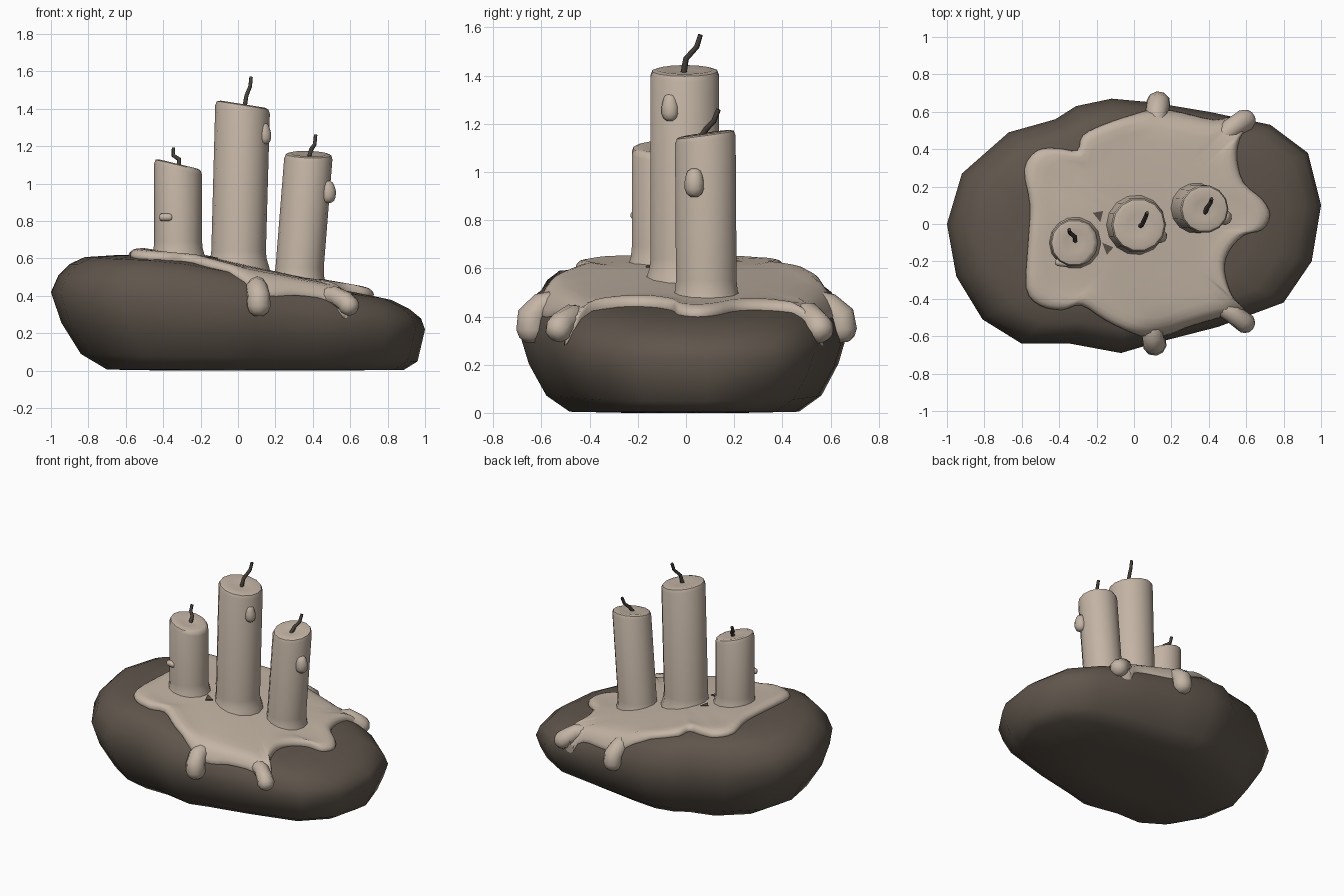
import bpy, bmesh, math
from mathutils import Vector
from mathutils.bvhtree import BVHTree
from mathutils.geometry import interpolate_bezier

if "Cube" in bpy.data.objects:
    bpy.data.objects.remove(bpy.data.objects["Cube"])


def material(name, rgb):
    m = bpy.data.materials.new(name)
    m.diffuse_color = (*rgb, 1)
    m.use_nodes = True
    m.node_tree.nodes["Principled BSDF"].inputs["Base Color"].default_value = m.diffuse_color
    return m


WAX = material("pale wax", (0.55, 0.46, 0.375))
ROCK = material("dark stone", (0.115, 0.092, 0.072))
WICK = material("burnt wick", (0.06, 0.05, 0.04))


def loft(name, rings, mat, angle=50):
    """Skin closed rings of equal length and cap both ends."""
    bm = bmesh.new()
    vs = [[bm.verts.new(p) for p in r] for r in rings]
    n = len(vs[0])
    for a, b in zip(vs, vs[1:]):
        for i in range(n):
            j = (i + 1) % n
            bm.faces.new((a[i], a[j], b[j], b[i]))
    for r in (vs[0], vs[-1]):
        c = bm.verts.new(sum((v.co for v in r), Vector()) / n)
        for i in range(n):
            bm.faces.new((r[i], r[(i + 1) % n], c))
    bmesh.ops.recalc_face_normals(bm, faces=bm.faces)
    me = bpy.data.meshes.new(name)
    bm.to_mesh(me)
    bm.free()
    me.materials.append(mat)
    ob = bpy.data.objects.new(name, me)
    bpy.context.collection.objects.link(ob)
    bpy.ops.object.select_all(action='DESELECT')
    ob.select_set(True)
    bpy.context.view_layer.objects.active = ob
    bpy.ops.object.shade_smooth_by_angle(angle=math.radians(angle))
    return ob


def tube(name, pts, radii, mat, sides=10, rounded=True):
    """Tube along points, with optional dome ends."""
    pts = [Vector(p) for p in pts]
    rad = list(radii)
    if rounded:
        a = (pts[0] - pts[1]).normalized()
        b = (pts[-1] - pts[-2]).normalized()
        r0, r1 = rad[0], rad[-1]
        pts = [pts[0] + a * r0 * 0.8, pts[0] + a * r0 * 0.5] + pts + \
              [pts[-1] + b * r1 * 0.5, pts[-1] + b * r1 * 0.8]
        rad = [r0 * 0.4, r0 * 0.8] + rad + [r1 * 0.8, r1 * 0.4]
    rings = []
    for i, p in enumerate(pts):
        d = (pts[min(i + 1, len(pts) - 1)] - pts[max(i - 1, 0)]).normalized()
        u = d.cross(Vector((1, 0.13, 0))).normalized()
        v = d.cross(u)
        rings.append([p + (u * math.cos(t) + v * math.sin(t)) * rad[i]
                      for t in (2 * math.pi * k / sides for k in range(sides))])
    return loft(name, rings, mat, 70)


# Rock: plan outline lofted through a sloping rounded profile
plan = [(1, .1), (.93, .38), (.73, .53), (.4, .6), (.1, .65), (-.12, .67), (-.31, .63),
        (-.42, .56), (-.67, .49), (-.92, .27), (-1, 0), (-.95, -.28), (-.81, -.51),
        (-.6, -.64), (-.34, -.64), (-.07, -.69), (.1, -.64), (.45, -.55), (.8, -.42),
        (.95, -.2)]


def lerp_table(x, table):
    for (x0, y0), (x1, y1) in zip(table, table[1:]):
        if x <= x1:
            return y0 + (y1 - y0) * max(0, (x - x0) / (x1 - x0))
    return table[-1][1]


ridge = [(-1, .60), (-.85, .615), (-.5, .62), (-.2, .59), (0, .545), (.2, .5), (.5, .44),
         (.8, .39), (1, .33)]
rings = []
for s, f, wide in [(.35, -1, .15), (.7, -.985, .38), (.84, -.78, .17), (.945, -.38, .04),
                   (1, 0, 0), (.96, .5, .02), (.9, .8, .02), (.82, .96, 0), (.65, 1, 0),
                   (.45, 1, 0), (.25, 1, 0), (.08, 1, 0)]:
    ring = []
    for x, y in plan:
        x, y = x * s, y * s
        x *= 1 + wide * max(0, x)  # blunt right end
        mid = .32 - .1 * x
        if f < 0:
            z = mid + f * mid
        else:
            z = mid + f * (1 - .12 * (y / .65) ** 2) * (lerp_table(x, ridge) - mid)
        ring.append((x, y, z))
    rings.append(ring)
rock = loft("rock", rings, ROCK, 80)
me = rock.data
tree = BVHTree.FromPolygons([v.co for v in me.vertices], [p.vertices for p in me.polygons])


def ground(x, y):
    hit = tree.ray_cast(Vector((x, y, 3)), Vector((0, 0, -1)))[0]
    return hit.z if hit else 0.36


# Melted wax sheet draped over the rock
edge = [(.72, .05), (.68, .13), (.58, .22), (.545, .35), (.56, .45), (.6, .53), (.52, .57),
        (.43, .55), (.25, .59), (.12, .61), (0, .58), (-.15, .53), (-.27, .47), (-.3, .39),
        (-.4, .4), (-.51, .39), (-.58, .29), (-.55, .1), (-.56, -.1), (-.57, -.34),
        (-.5, -.43), (-.38, -.455), (-.28, -.43), (-.15, -.51), (0, -.58), (.1, -.6),
        (.2, -.58), (.3, -.54), (.48, -.49), (.56, -.5), (.59, -.46), (.52, -.38),
        (.48, -.25), (.5, -.15), (.58, -.06), (.68, -.03)]
pts = [Vector(p) for p in edge]
smooth = []
for i, p in enumerate(pts):  # Catmull-Rom style smoothing of the edge
    a, q, b = pts[i - 1], pts[(i + 1) % len(pts)], pts[(i + 2) % len(pts)]
    smooth += [Vector(v[:2]) for v in interpolate_bezier(p, p + (q - a) / 6,
                                                         q - (b - p) / 6, q, 4)][:-1]
centre = Vector((.05, 0))
rings = []
for s, h in [(.96, -.03), (1, -.01), (1.01, .01), (1, .025), (.97, .037), (.92, .04), (.84, .034),
             (.72, .03), (.6, .03), (.45, .03), (.3, .03), (.15, .03), (.04, .03)]:
    ring = []
    for p in smooth:
        q = centre + (p - centre) * s
        ring.append((q.x, q.y, ground(q.x, q.y) + h))
    rings.append(ring)
loft("wax_sheet", rings, WAX, 80)

# Small gaps in the sheet where the rock shows
for i, tri in enumerate([[(-.22, .06), (-.165, .07), (-.18, .01)],
                         [(-.17, -.1), (-.11, -.125), (-.145, -.165)]]):
    loft(f"rock_gap_{i + 1}", [[(x, y, ground(x, y) + h) for x, y in tri]
                               for h in (.028, .035)], ROCK)

# Thick drips hanging over the rock edge, starting inside the sheet
drips = {
    "front": ([(.1, -.54, .455), (.1, -.6, .44), (.11, -.64, .4), (.11, -.64, .345)], .062),
    "front_right": ([(.44, -.43, .40), (.52, -.475, .4), (.575, -.515, .37), (.595, -.53, .345)],
                    .054),
    "back": ([(.12, .54, .455), (.12, .59, .44), (.13, .64, .4), (.13, .645, .345)], .062),
    "back_right": ([(.46, .46, .40), (.52, .51, .405), (.57, .54, .37), (.595, .555, .345)],
                   .058),
}
for key, (path, r) in drips.items():
    tube("wax_drip_" + key, path, [r * .85, r * .95, r, r * 1.05], WAX)


# Candles: leaning cylinders with flared foot and slanted, bevelled top
def candle(name, base, top, r, slant, sides=14):
    base, top = Vector(base), Vector(top)
    height = top.z - base.z
    rings = []
    for f, drop, k in [(0, 0, 1.2), (0, .05, 1.1), (0, .08, 1.03), (0, .12, 1), (1, -.028, 1),
                       (1, -.006, .94), (1, 0, .8), (1, -.008, .4)]:
        z = f * height + drop
        c = base.lerp(top, z / height)
        ring = []
        for i in range(sides):
            t = 2 * math.pi * i / sides
            x, y = r * k * math.cos(t), r * k * math.sin(t)
            ring.append((c.x + x, c.y + y, c.z + f * (slant[0] * x + slant[1] * y)))
        rings.append(ring)
    loft(name, rings, WAX, 45)


candle("left_candle", (-.32, -.1, .57), (-.32, -.1, 1.105), .128, (-.24, .0))
candle("middle_candle", (0, -.005, .52), (.025, -.005, 1.425), .146, (-.16, 0))
candle("right_candle", (.32, .085, .43), (.378, .08, 1.16), .129, (-.03, .14))

# Wicks
for key, path in {
    "left": [(-.315, -.09, 1.09), (-.315, -.07, 1.13), (-.345, -.045, 1.15), (-.345, -.03, 1.19)],
    "middle": [(.035, -.01, 1.41), (.045, 0, 1.47), (.065, .045, 1.52), (.07, .06, 1.57)],
    "right": [(.38, .06, 1.14), (.39, .085, 1.18), (.41, .115, 1.21), (.415, .135, 1.26)],
}.items():
    tube(key + "_wick", path, [.013, .012, .011, .01], WICK, 6, False)

# Small drops of wax stuck on the candle sides
for key, path, radii in [
    ("left", [(-.405, -.205, .82), (-.365, -.21, .82)], [.021, .021]),
    ("middle", [(.138, -.065, 1.3), (.14, -.065, 1.27), (.142, -.065, 1.24)], [.03, .037, .036]),
    ("right", [(.48, .035, .985), (.483, .035, .96), (.482, .035, .93)], [.036, .041, .041]),
]:
    tube(key + "_candle_drop", path, radii, WAX)
